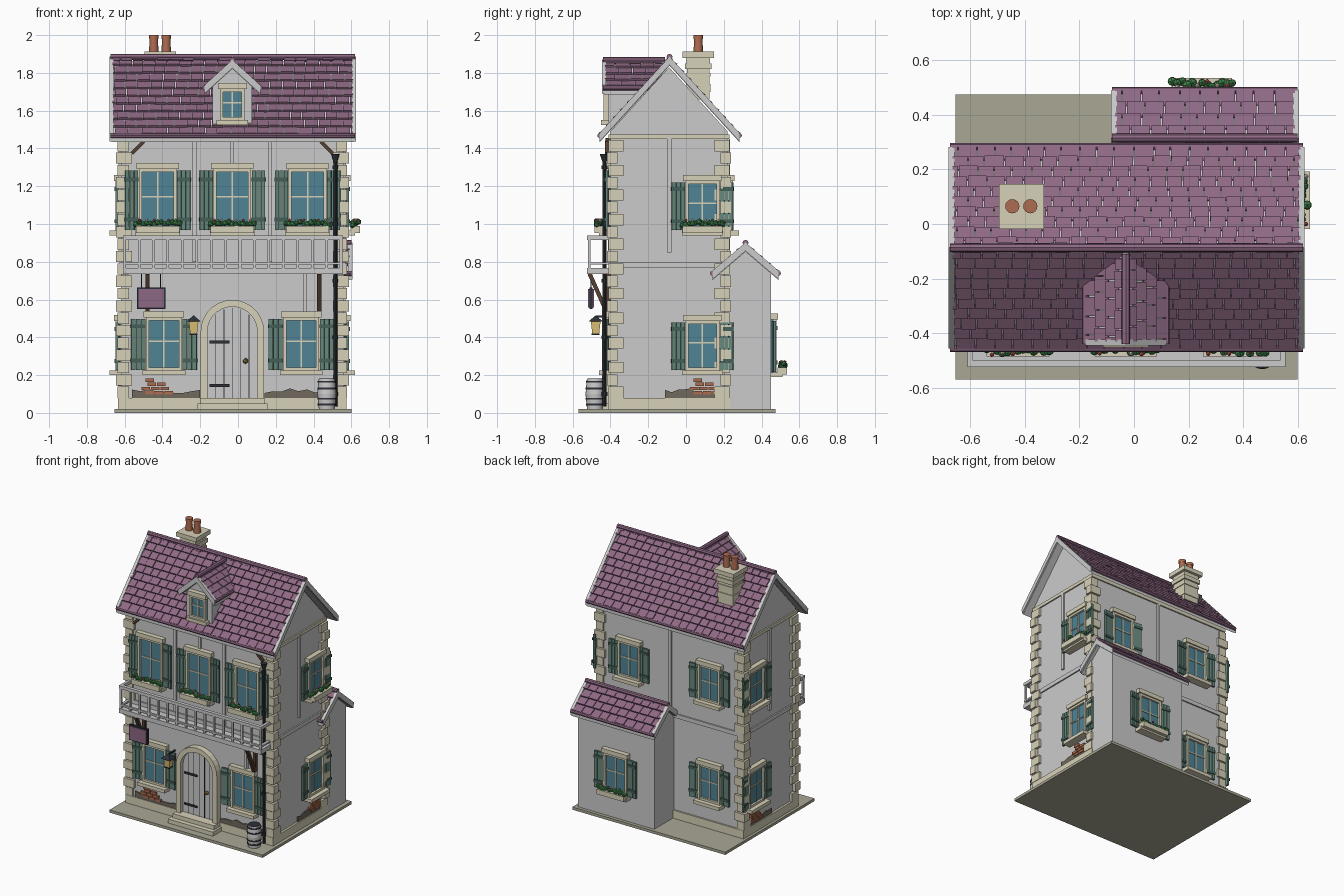
import bpy, bmesh, math, random
from mathutils import Matrix, Vector

if "Cube" in bpy.data.objects:
    bpy.data.objects.remove(bpy.data.objects["Cube"])

random.seed(4)
T = lambda x, y, z: Matrix.Translation((x, y, z))
R = lambda deg, ax: Matrix.Rotation(math.radians(deg), 4, ax)
STONE, PURPLE, GREEN = (.68, .64, .48), (.27, .14, .23), (.13, .24, .2)
DARK, BROWN, TERRA = (.025, .03, .04), (.09, .05, .03), (.42, .15, .08)
I = Matrix.Identity(4)
parts, colors = {}, {}

def part(name, col=None):
    if name not in parts:
        parts[name], colors[name] = bmesh.new(), col
    return parts[name]

def box(name, col, c, s, M=I):
    bmesh.ops.create_cube(part(name, col), size=1, matrix=M @ T(*c) @ Matrix.Diagonal((*s, 1)))

def span(name, col, a, b, M=I):
    box(name, col, [(p + q) / 2 for p, q in zip(a, b)], [abs(q - p) for p, q in zip(a, b)], M)

def cone(name, col, M, r1, r2, h, n=16):
    bmesh.ops.create_cone(part(name, col), cap_ends=True, segments=n, radius1=r1, radius2=r2, depth=h, matrix=M)

def ball(name, col, M, r):
    bmesh.ops.create_icosphere(part(name, col), subdivisions=1, radius=r, matrix=M)

def prism(name, col, pts, vec, M=I):
    bm = part(name, col)
    a = [bm.verts.new(M @ Vector(p)) for p in pts]
    b = [bm.verts.new(M @ (Vector(p) + Vector(vec))) for p in pts]
    bm.faces.new(a)
    bm.faces.new(b[::-1])
    for i in range(len(a)):
        j = (i + 1) % len(a)
        bm.faces.new((a[i], b[i], b[j], a[j]))

def gable_roof(name, M, span_y, rise, half, rows, cols):
    """Ridge runs along local x at the origin: deck, tiles, ridge cap, bargeboards, gutters."""
    def chevron(n, x0, x1, top, th):
        w, r = span_y, rise
        prism(n, None, [(x0, 0, top), (x0, w, top - r), (x0, w, top - r - th), (x0, 0, top - th),
                        (x0, -w, top - r - th), (x0, -w, top - r)], (x1 - x0, 0, 0), M)
    chevron(name + "_deck", -half + .01, half - .01, -.022, .025)
    L, ang = math.hypot(span_y, rise), math.degrees(math.atan2(rise, span_y))
    row, tw = L / rows, 2 * half / cols
    for side in (0, 180):
        S = M @ R(side, 'Z') @ R(-ang, 'X')
        for r in range(rows):
            x = -half - (tw * .5 if r % 2 else 0)
            while x < half - .02:
                w = tw * random.uniform(.85, 1.15)
                a, b = max(x, -half + .015), min(x + w - .004, half - .015)
                if b - a > .01:
                    P = S @ T((a + b) / 2, (r + .5) * row, -.01 + random.uniform(-.002, .003))
                    box(name + "_tiles", PURPLE, (0, 0, 0), (b - a, row * 1.12, .012),
                        P @ R(math.degrees(.013 / row), 'X'))
                x += w
    for s in (-1, 1):
        chevron(name + "_bargeboards", s * half, s * (half - .022), .002, .045)
        cone(name + "_gutters", PURPLE, M @ T(0, s * span_y, -rise - .012) @ R(90, 'Y'), .013, .013, 2 * half - .01, 8)
    cone(name + "_ridge_cap", PURPLE, M @ R(90, 'Y'), .016, .016, 2 * half - .01, 8)

def flowers(M, w):
    """Planter with foliage and blossoms; local -y points outward."""
    span("planters", STONE, (-w / 2, -.085, -.012), (w / 2, -.035, .025), M)
    blossoms = (("red_blossoms", (.6, .1, .1)), ("pale_blossoms", (.8, .7, .6)))
    for i in range(13):
        x = -w / 2 + w * i / 12
        ball("foliage", (.05, .22, .07), M @ T(x, -.06 + random.uniform(-.015, .015), .035 + random.uniform(-.006, .012)),
             random.uniform(.014, .021))
        if i % 2:
            ball(*blossoms[i % 4 // 2], M @ T(x, -.08 + random.uniform(0, .03), .055), .009)

def window(M, w, h, shutters=.078, planter=False, sill=.06):
    """Origin at the bottom centre of the opening on the wall; -y points outward."""
    f = .016
    span("window_glass", (.08, .23, .3), (-w / 2, -.012, 0), (w / 2, .005, h), M)
    for s in (-1, 1):
        span("window_frames", STONE, (s * w / 2, -.028, 0), (s * (w / 2 - f), 0, h), M)
    for z in (0, h - f):
        span("window_frames", STONE, (-w / 2, -.027, z), (w / 2, 0, z + f), M)
    span("window_bars", STONE, (-.004, -.018, 0), (.004, 0, h), M)
    span("window_bars", STONE, (-w / 2, -.018, h * .54), (w / 2, 0, h * .54 + .008), M)
    span("window_lintels", STONE, (-w / 2 - .012, -.036, h), (w / 2 + .012, 0, h + .032), M)
    span("window_sills", STONE, (-w / 2 - .018, -sill, -.025), (w / 2 + .018, 0, 0), M)
    if shutters:
        for s in (-1, 1):
            P = M @ T(s * (w / 2 + .004), -.012, 0) @ R(s * -7, 'Z')
            for k in range(3):
                span("shutters", GREEN, (s * shutters * k / 3, -.007, .002), (s * (shutters * (k + 1) / 3 - .003), .007, h - .008), P)
            for z in (.15, .8):
                span("shutter_battens", (.06, .12, .1), (0, -.013, h * z), (s * shutters, 0, h * z + .02), P)
    if planter:
        flowers(M, w + .03)

# base, walls, plinth and bands
X = -.03
span("base_slab", (.4, .39, .3), (-.655, -.57, 0), (.6, .475, .02))
prism("main_walls", None, [(-.62, -.4, .02), (-.62, .22, .02), (-.62, .22, 1.49), (-.62, -.09, 1.83), (-.62, -.4, 1.49)], (1.18, 0, 0))
prism("annex_walls", None, [(-.055, .2, .02), (-.055, .45, .02), (-.055, .45, .745), (-.055, .315, .86), (-.055, .2, .76)], (.625, 0, 0))
box("plinth", STONE, (X, -.09, .05), (1.21, .645, .06))
box("storey_band", None, (X, -.09, .782), (1.2, .64, .03))
box("eaves_band", STONE, (X, -.09, 1.462), (1.2, .64, .024))
span("front_eaves_beam", BROWN, (-.56, -.425, 1.435), (.5, -.4, 1.455))
for s in (-1, 1):
    box("eaves_braces", BROWN, (0, 0, 0), (.09, .02, .018), T(X + s * .5, -.42, 1.405) @ R(s * 45, 'Y'))
    span("wall_timbers", None, (X + s * .59, -.1, .85), (X + s * .602, -.078, 1.46))
    span("wall_timbers", None, (X + s * .2 - .01, -.412, .8), (X + s * .2 + .01, -.4, 1.45))
span("wall_timbers", None, (X - .01, -.412, 1.3), (X + .01, -.4, 1.45))
span("wall_timbers", None, (X - .01, .2, .8), (X + .01, .232, 1.45))

# alternating corner stones
N = 21
for sx in (-1, 1):
    for sy in (-1, 1):
        for i in range(N):
            h = (1.45 - .08) / N
            a, b = (.085, .055) if i % 2 else (.06, .08)
            ox, oy = (.617, .327) if i % 2 else (.608, .32)
            span("corner_stones", STONE, (X + sx * ox, -.09 + sy * oy, .08 + h * i),
                 (X + sx * (ox - a), -.09 + sy * (oy - b), .08 + h * (i + 1) - .006))

# roofs
gable_roof("main_roof", T(-.0275, -.087, 1.885), .37, .405, .6525, 10, 20)
gable_roof("annex_roof", T(.26, .315, .9), .175, .15, .345, 4, 10)
gable_roof("dormer_roof", T(X, -.275, 1.868) @ R(90, 'Z'), .148, .135, .17, 4, 5)
prism("dormer_walls", None, [(-.135, -.41, 1.5), (.075, -.41, 1.5), (.075, -.41, 1.75), (X, -.41, 1.835), (-.135, -.41, 1.75)], (0, .29, 0))
window(T(X, -.41, 1.55), .13, .165, 0, sill=.04)

# chimney
for z0, z1, w in ((1.66, 1.84, .12), (1.7, 1.74, .13), (1.78, 1.8, .13), (1.82, 1.85, .14), (1.85, 1.88, .125), (1.88, 1.912, .165)):
    box("chimney", STONE, (-.412, .065, (z0 + z1) / 2), (w, w, z1 - z0))
for x in (-.446, -.38):
    cone("chimney_pots", TERRA, T(x, .065, 1.95), .025, .022, .09)
    cone("chimney_pots", TERRA, T(x, .065, 1.99), .026, .026, .02)

# windows
for x in (-.425, X, .368):
    window(T(x, -.4, .965), .2, .325, .072, True)
for x in (-.392, .335):
    window(T(x, -.4, .225), .19, .28)
for s in (-1, 1):
    for z in (.965, .225):
        window(T(X + s * .59, .087, z) @ R(90 * s, 'Z'), .18, .262, .072, s > 0 and z > .5)
for x, z in ((.3, .965), (-.36, .965), (-.36, .225)):
    window(T(x, .22, z) @ R(180, 'Z'), .18, .262, .072)
window(T(.25, .45, .215) @ R(180, 'Z'), .19, .28, .075, True)

# arched door, stone surround and steps
def arch(r, y, z0, zs=.43):
    curve = [(X - r * math.cos(t * math.pi / 14), y, zs + r * math.sin(t * math.pi / 14)) for t in range(15)]
    return [(X - r, y, z0)] + curve + [(X + r, y, z0)]
prism("door_surround", STONE, arch(.168, -.445, .08) + arch(.132, -.445, .08)[::-1], (0, .05, 0))
prism("door_panel", None, arch(.132, -.412, .08), (0, .02, 0))
for k in range(-2, 3):
    x = k * .044
    z = .43 + math.sqrt(.13 ** 2 - x * x)
    span("door_grooves", DARK, (X + x - .002, -.414, .08), (X + x + .002, -.41, z - .005))
for z in (.145, .375):
    span("door_hinges", DARK, (X - .12, -.42, z - .007), (X - .015, -.41, z + .007))
ball("door_knob", (.3, .2, .06), T(.04, -.425, .275), .016)
span("door_steps", STONE, (-.2, -.48, .02), (.14, -.4, .08))
span("door_steps", STONE, (-.215, -.515, .02), (.155, -.4, .05))

# balcony with railing, struts
span("balcony_floor", None, (-.61, -.525, .735), (.555, -.4, .768))
for y0, y1, z0, z1 in ((-.525, -.5, .915, .938), (-.52, -.505, .785, .797)):
    span("balcony_rails", None, (-.61, y0, z0), (.555, y1, z1))
    for x in (-.61, .535):
        span("balcony_rails", None, (x, y0, z0), (x + .02, -.4, z1))
for i in range(16):
    x = -.6 + i * 1.145 / 15
    span("balcony_balusters", None, (x - .007, -.519, .765), (x + .007, -.506, .92))
for x in (-.48, .43):
    box("balcony_struts", BROWN, (0, 0, 0), (.022, .022, .225), T(x, -.465, .635) @ R(24, 'X'))
    span("balcony_strut_posts", BROWN, (x - .011, -.425, .52), (x + .011, -.4, .735))
span("balcony_wall_post", None, (.345, -.42, .53), (.365, -.4, .735))

# hanging sign, plain panel
span("sign_frame", DARK, (-.535, -.512, .55), (-.385, -.494, .665))
span("sign_panel", PURPLE, (-.527, -.518, .558), (-.393, -.488, .657))
for x in (-.51, -.41):
    span("sign_hangers", DARK, (x - .003, -.506, .66), (x + .003, -.5, .74))

# wall lantern
L = T(-.235, -.478, 0)
cone("lantern_glass", (.75, .55, .18), L @ T(0, 0, .452) @ R(45, 'Z'), .026, .036, .065, 4)
cone("lantern_cap", DARK, L @ T(0, 0, .498) @ R(45, 'Z'), .055, .006, .03, 4)
cone("lantern_cap", DARK, L @ T(0, 0, .417) @ R(45, 'Z'), .03, .03, .008, 4)
span("lantern_arm", DARK, (-.004, 0, .505), (.004, .08, .515), L)

# rain barrel and downpipe
for z, a, b in ((.06, .042, .05), (.14, .05, .043)):
    cone("rain_barrel", None, T(.47, -.482, z), a, b, .08, 20)
for z, r in ((.045, .048), (.075, .05), (.13, .05), (.165, .048)):
    cone("barrel_hoops", DARK, T(.47, -.482, z), r, r, .01, 20)
cone("barrel_lid", DARK, T(.47, -.482, .181), .04, .04, .004, 20)
cone("downpipe", DARK, T(.515, -.432, .7), .011, .011, 1.33, 10)
for z in (.1, .4, .7, 1.0, 1.3):
    cone("downpipe", DARK, T(.515, -.432, z), .016, .016, .02, 10)
cone("downpipe", DARK, T(.515, -.432, 1.35), .011, .024, .04, 10)

# worn plaster and exposed bricks
def worn(M, a, b, n=8):
    top = [(a + (b - a) * i / n, -.008, random.uniform(.1, .13)) for i in range(n + 1)]
    prism("worn_plaster", (.16, .14, .11), [(a, -.008, .075)] + top + [(b, -.008, .075)], (0, .012, 0), M)
def bricks(M):
    for r, (k, o) in enumerate(((3, 0), (3, -.02), (2, .01), (1, 0))):
        for i in range(k):
            span("exposed_bricks", TERRA, (o + i * .05, -.014, .098 + r * .022), (o + i * .05 + .045, .005, .116 + r * .022), M)
F = T(0, -.4, 0)
worn(F, -.56, -.2)
worn(F, .14, .5)
bricks(F @ T(-.49, 0, 0))
for s in (-1, 1):
    Q = T(X + s * .59, -.09, 0) @ R(90 * s, 'Z')
    worn(Q, -.02 if s > 0 else -.25, .25 if s > 0 else .02)
    bricks(Q @ T(.13 if s > 0 else -.24, 0, 0))

# turn the collected parts into objects
SMOOTH = ("pots", "barrel", "downpipe", "knob", "gutters", "ridge_cap", "hoops")
mats = {}
for name, bm in parts.items():
    bmesh.ops.recalc_face_normals(bm, faces=bm.faces)
    me = bpy.data.meshes.new(name)
    bm.to_mesh(me)
    bm.free()
    ob = bpy.data.objects.new(name, me)
    bpy.context.collection.objects.link(ob)
    c = colors[name]
    if c:
        if c not in mats:
            mats[c] = bpy.data.materials.new(name + "_color")
            mats[c].diffuse_color = (*c, 1)
        me.materials.append(mats[c])
    if any(k in name for k in SMOOTH):
        bpy.ops.object.select_all(action='DESELECT')
        ob.select_set(True)
        bpy.context.view_layer.objects.active = ob
        bpy.ops.object.shade_smooth_by_angle()

for m in bpy.data.materials:
    if m.users and not m.is_grease_pencil:
        m.use_nodes = True
        m.node_tree.nodes["Principled BSDF"].inputs["Base Color"].default_value = m.diffuse_color
